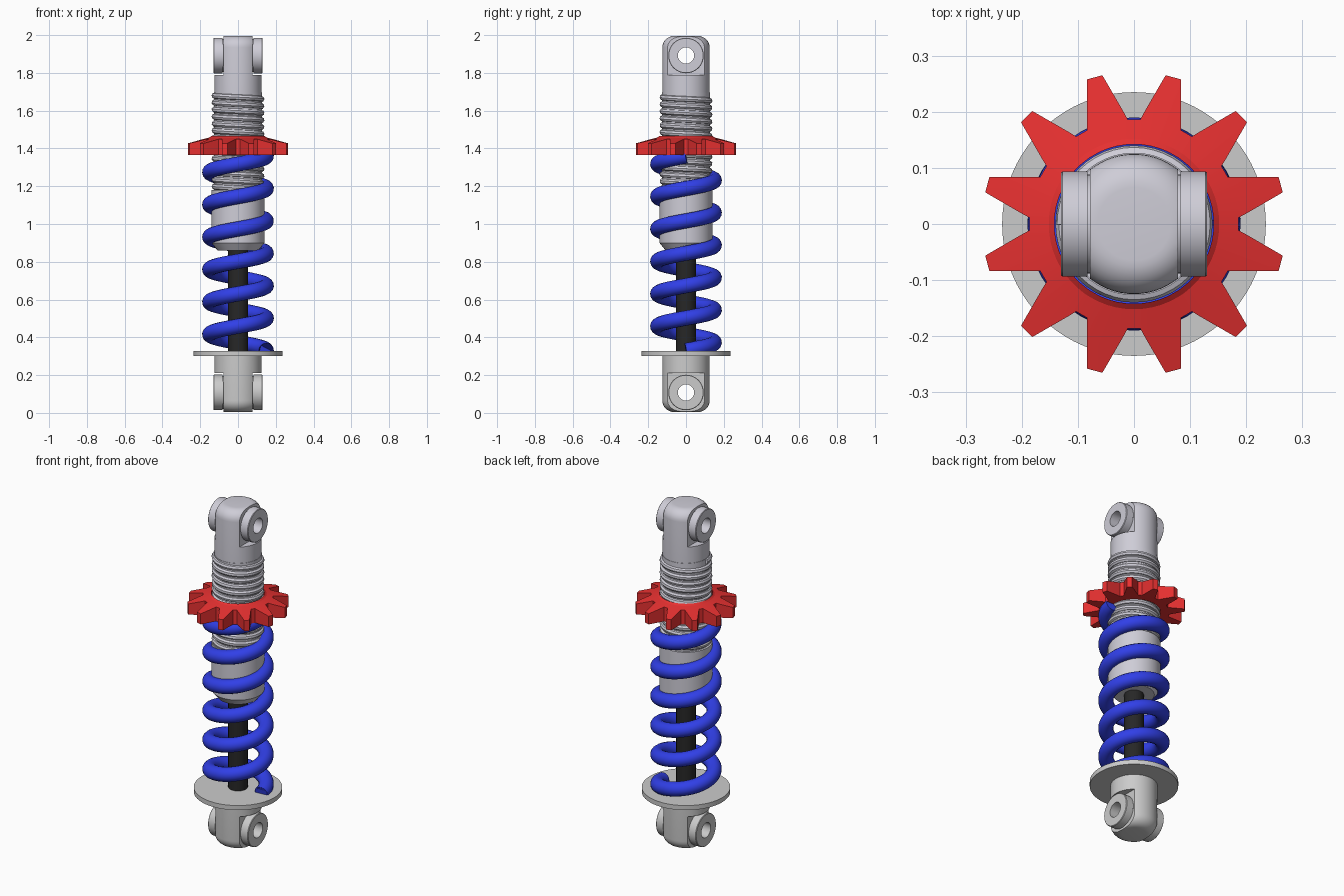
import bpy, bmesh, math
from mathutils import Vector, Matrix

if "Cube" in bpy.data.objects:
    bpy.data.objects.remove(bpy.data.objects["Cube"])


def material(name, rgb):
    m = bpy.data.materials.new(name)
    m.diffuse_color = (*rgb, 1)
    m.use_nodes = True
    m.node_tree.nodes["Principled BSDF"].inputs["Base Color"].default_value = m.diffuse_color
    return m


red = material("red", (0.8, 0.03, 0.03))
blue = material("blue", (0.03, 0.05, 0.8))
black = material("black", (0.02, 0.02, 0.02))
silver = material("silver", (0.62, 0.61, 0.68))


def finish(bm, name, mat=None, smooth=True):
    bmesh.ops.recalc_face_normals(bm, faces=bm.faces)
    me = bpy.data.meshes.new(name)
    bm.to_mesh(me)
    bm.free()
    ob = bpy.data.objects.new(name, me)
    bpy.context.collection.objects.link(ob)
    if mat:
        me.materials.append(mat)
    if smooth:
        shade(ob)
    return ob


def activate(ob):
    bpy.ops.object.select_all(action='DESELECT')
    ob.select_set(True)
    bpy.context.view_layer.objects.active = ob


def shade(ob):
    activate(ob)
    bpy.ops.object.shade_smooth_by_angle(angle=math.radians(35))


def lathe(name, profile, mat=None, closed=False, steps=64, matrix=None):
    """Spin (radius, height) points round z."""
    bm = bmesh.new()
    vs = [bm.verts.new((r, 0, z)) for r, z in profile]
    es = [bm.edges.new(p) for p in zip(vs, vs[1:])]
    if closed:
        es.append(bm.edges.new((vs[-1], vs[0])))
    bmesh.ops.spin(bm, geom=vs + es, cent=(0, 0, 0), axis=(0, 0, 1),
                   angle=math.tau, steps=steps, use_duplicate=False)
    bmesh.ops.remove_doubles(bm, verts=bm.verts, dist=1e-5)
    if matrix:
        bm.transform(matrix)
    return finish(bm, name, mat)


def helix(name, radius, wire, z0, z1, turns, mat, sides, hand=1):
    cu = bpy.data.curves.new(name, 'CURVE')
    cu.dimensions = '3D'
    cu.bevel_depth = wire
    cu.bevel_resolution = sides
    cu.use_fill_caps = True
    sp = cu.splines.new('POLY')
    n = int(turns * 48)
    sp.points.add(n)
    for i, p in enumerate(sp.points):
        a = hand * math.tau * turns * i / n
        p.co = (radius * math.cos(a), radius * math.sin(a), z0 + (z1 - z0) * i / n, 1)
    ob = bpy.data.objects.new(name, cu)
    bpy.context.collection.objects.link(ob)
    activate(ob)
    bpy.ops.object.convert(target='MESH')
    ob = bpy.context.object
    ob.data.materials.clear()
    ob.data.materials.append(mat)
    shade(ob)
    return ob


def cut(ob, cutter):
    mod = ob.modifiers.new("cut", 'BOOLEAN')
    mod.operation = 'DIFFERENCE'
    mod.solver = 'EXACT'
    mod.object = cutter
    activate(ob)
    bpy.ops.object.modifier_apply(modifier=mod.name)
    bpy.data.objects.remove(cutter)


def mount(prefix, mat, top):
    """Round eye mount with flat cheeks, bosses and a cross bore."""
    z = (lambda v: 2 - v) if top else (lambda v: v)
    R, f = 0.125, 0.06
    prof = [(0, 0.005)]
    for i in range(9):
        a = math.pi / 2 * i / 8
        prof.append((R - f + f * math.sin(a), 0.005 + f - f * math.cos(a)))
    prof += [(R, 0.31), (0, 0.31)]
    body = lathe(prefix + "_mount", [(r, z(h)) for r, h in prof], mat)
    for s in (-1, 1):
        bm = bmesh.new()
        bmesh.ops.create_cube(bm, size=1)
        bm.transform(Matrix.Translation((s * 0.178, 0, z(0.08))) @ Matrix.Diagonal((0.2, 0.4, 0.26, 1)))
        cut(body, finish(bm, "cutter", smooth=False))
    across = Matrix.Translation((0, 0, z(0.108))) @ Matrix.Rotation(math.pi / 2, 4, 'Y')
    cut(body, lathe("cutter", [(0, -0.3), (0.043, -0.3), (0.043, 0.3), (0, 0.3)], steps=40, matrix=across))
    shade(body)
    for s, side in ((-1, "left"), (1, "right")):
        lathe(f"{prefix}_boss_{side}",
              [(r, s * x) for r, x in [(0.043, 0.076), (0.088, 0.076), (0.088, 0.083), (0.094, 0.083),
                                       (0.094, 0.127), (0.091, 0.13), (0.043, 0.13)]],
              mat, closed=True, steps=48, matrix=across)


# Eye mounts at both ends
mount("lower", None, False)
mount("upper", silver, True)

# Spring seat plate and piston rod
lathe("spring_plate", [(0, 0.3), (0.235, 0.3), (0.235, 0.327), (0, 0.327)], steps=80)
lathe("piston_rod", [(0, 0.31), (0.052, 0.31), (0.052, 0.9), (0, 0.9)], black, steps=40)

# Damper body with threaded upper part
lathe("damper_body", [(0, 0.86), (0.108, 0.86), (0.14, 0.9), (0.14, 1.18), (0.127, 1.18),
                      (0.127, 1.695), (0, 1.695)], silver)
helix("body_thread", 0.124, 0.016, 1.18, 1.68, 13.5, silver, 2, hand=-1)

# Coil spring, ground flat at both ends
spring = helix("coil_spring", 0.15, 0.04, 0.33, 1.36, 6, blue, 6)
bm = bmesh.new()
bm.from_mesh(spring.data)
for z, n in ((0.322, -1), (1.372, 1)):
    bmesh.ops.bisect_plane(bm, geom=bm.verts[:] + bm.edges[:] + bm.faces[:], plane_co=(0, 0, z),
                           plane_no=(0, 0, n), clear_outer=True)
    bmesh.ops.holes_fill(bm, edges=[e for e in bm.edges if e.is_boundary], sides=0)
bm.to_mesh(spring.data)
bm.free()
shade(spring)

# Toothed adjuster nut: outline per tooth as (angle, radius), sloped top
bm = bmesh.new()
rings = [[], [], [], [], []]
for k in range(12):
    for d, r in ((-11.5, 0.187), (-9.4, 0.203), (-3, 0.271), (3, 0.271), (9.4, 0.203), (11.5, 0.187)):
        a = math.radians(15 + 30 * k + d)
        c = Vector((math.cos(a), math.sin(a), 0))
        slope = 1.458 - (r - 0.152) * 0.26
        for ring, (rr, z) in zip(rings, ((0.142, 1.365), (r, 1.365), (r, slope),
                                         (0.152, 1.458), (0.142, 1.466))):
            ring.append(bm.verts.new(c * rr + Vector((0, 0, z))))
for i in range(5):
    a, b = rings[i], rings[(i + 1) % 5]
    for j in range(72):
        q = (j + 1) % 72
        bm.faces.new((a[j], a[q], b[q], b[j]))
nut = finish(bm, "adjuster_nut", red, smooth=False)
activate(nut)
bpy.ops.object.shade_smooth_by_angle(angle=math.radians(15))
